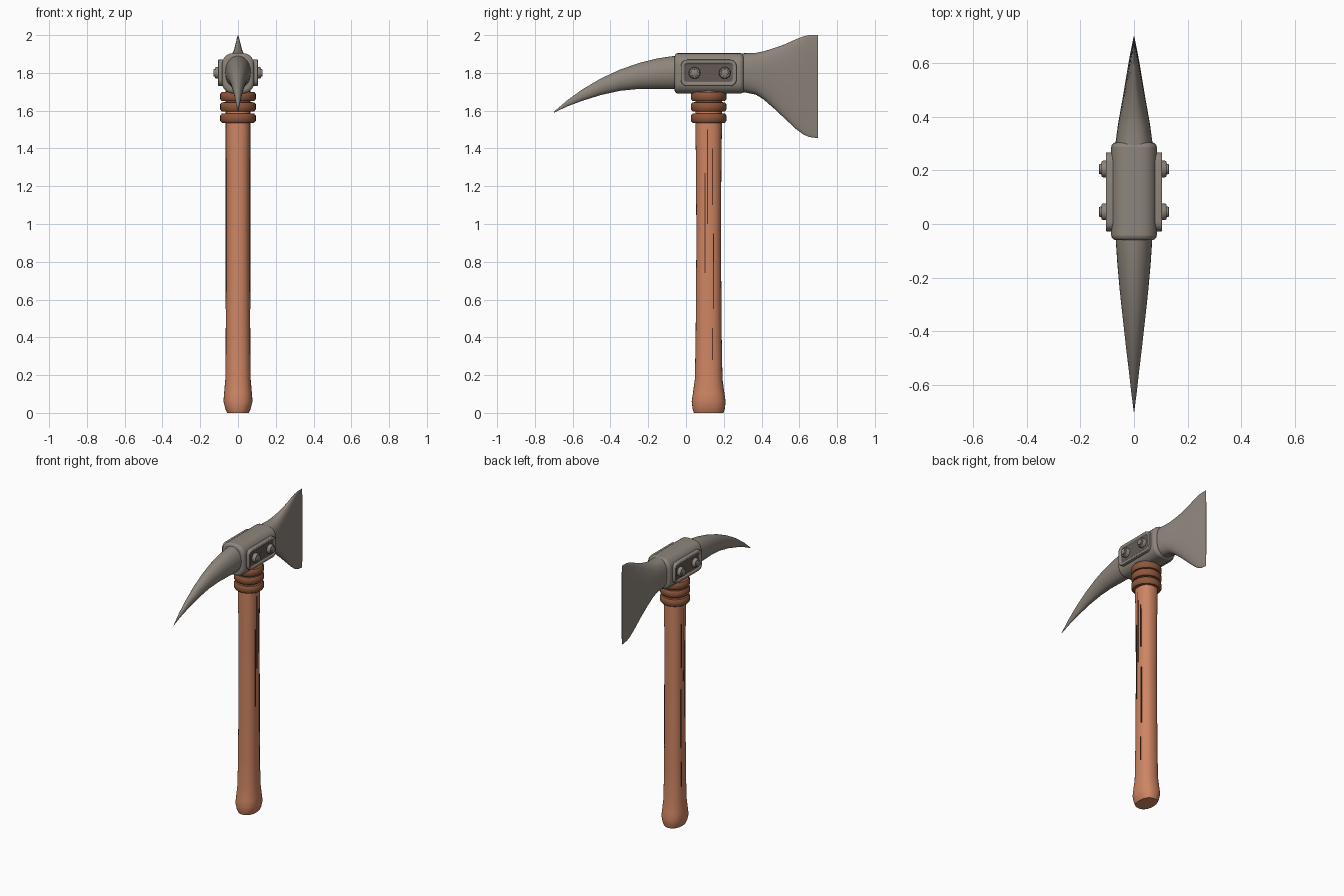
import bpy, bmesh, math
from mathutils import Vector, Matrix

cube = bpy.data.objects.get("Cube")
if cube:
    bpy.data.objects.remove(cube, do_unlink=True)


def material(name, rgb):
    m = bpy.data.materials.new(name)
    m.use_nodes = True
    m.diffuse_color = (*rgb, 1)
    m.node_tree.nodes["Principled BSDF"].inputs["Base Color"].default_value = (*rgb, 1)
    return m


STEEL = material("warm grey steel", (0.27, 0.235, 0.20))
DARK = material("dark steel", (0.125, 0.10, 0.088))
WOOD = material("orange wood", (0.62, 0.235, 0.125))
WRAP = material("brown leather", (0.27, 0.095, 0.045))
CRACK = material("dark wood grain", (0.10, 0.035, 0.02))
CY, CZ = 0.12, 1.80     # handle axis and head height


def finish(bm, name, mats, angle=40, bevel=0):
    bmesh.ops.recalc_face_normals(bm, faces=bm.faces[:])
    mesh = bpy.data.meshes.new(name)
    bm.to_mesh(mesh)
    bm.free()
    ob = bpy.data.objects.new(name, mesh)
    bpy.context.collection.objects.link(ob)
    for m in mats:
        mesh.materials.append(m)
    if bevel:
        mod = ob.modifiers.new("soft edges", 'BEVEL')
        mod.width, mod.segments, mod.limit_method = bevel, 3, 'ANGLE'
        mod.angle_limit = math.radians(50)
    bpy.ops.object.select_all(action='DESELECT')
    bpy.context.view_layer.objects.active = ob
    ob.select_set(True)
    bpy.ops.object.shade_smooth_by_angle(angle=math.radians(angle))
    return ob


def loft(name, sections, across, up, mat, power=2.0, n=32):
    """Skin superellipse sections given as (centre, half width, half height)."""
    bm = bmesh.new()
    rings = []
    for centre, a, b in sections:
        ring = []
        for i in range(n):
            t = math.tau * i / n
            c, s = math.cos(t), math.sin(t)
            u = math.copysign(abs(c) ** (2 / power), c) * a
            v = math.copysign(abs(s) ** (2 / power), s) * b
            ring.append(bm.verts.new(Vector(centre) + across * u + up * v))
        rings.append(ring)
    for r, q in zip(rings, rings[1:]):
        for i in range(n):
            j = (i + 1) % n
            bm.faces.new((r[i], r[j], q[j], q[i]))
    bm.faces.new(rings[0])
    bm.faces.new(rings[-1])
    return finish(bm, name, [mat], 45)


def rounded_bar(size, loc, axis, radius):
    """Box whose four edges along one axis are rounded."""
    bm = bmesh.new()
    bmesh.ops.create_cube(bm, size=1, matrix=Matrix.Translation(loc) @ Matrix.Diagonal((*size, 1)))
    edges = [e for e in bm.edges
             if abs((e.verts[0].co - e.verts[1].co).normalized()[axis]) > 0.9]
    bmesh.ops.bevel(bm, geom=edges, offset=radius, segments=5, profile=0.5, affect='EDGES')
    return bm


X, Y, Z = Vector((1, 0, 0)), Vector((0, 1, 0)), Vector((0, 0, 1))

# Wooden handle with a flared foot
handle = [(0, .057, .078), (.02, .067, .085), (.06, .077, .09), (.10, .074, .084),
          (.18, .067, .073), (.4, .064, .069), (.9, .061, .065), (1.3, .062, .067),
          (1.5, .065, .07), (1.75, .065, .07)]
loft("handle", [((0, CY, z), a, b) for z, a, b in handle], X, Y, WOOD, 2.3)

# Leather binding rings below the head
for k, z in enumerate((1.56, 1.62, 1.675)):
    rings = [(-.025, .070), (-.024, .086), (-.014, .094), (.014, .094), (.024, .086), (.025, .070)]
    loft(f"binding_ring_{k + 1}", [((0, CY, z + h), r, r) for h, r in rings], X, Y, WRAP)

# Long thin grain cracks on both sides of the handle
for side in (-1, 1):
    bm = bmesh.new()
    for y, low, high in ((.10, .74, 1.27), (.115, 1.0, 1.5), (.14, 1.1, 1.4),
                         (.145, .55, .95), (.14, .28, .45)):
        mid = (low + high) / 2
        bmesh.ops.create_cube(bm, size=1, matrix=Matrix.Translation((side * .0625, y, mid))
                              @ Matrix.Diagonal((.005, .005, high - low, 1)))
    finish(bm, "grain_left" if side > 0 else "grain_right", [CRACK])

# Central head block
bm = rounded_bar((.17, .365, .215), (0, .122, 1.7975), 1, .06)
finish(bm, "head_block", [STEEL], 40, .018)

# Curved pick: y, lower z, upper z, half width
pick = [(0, 1.715, 1.895, .07), (-.06, 1.714, 1.89, .068), (-.15, 1.714, 1.877, .062),
        (-.25, 1.715, 1.852, .053), (-.35, 1.705, 1.817, .042), (-.45, 1.683, 1.771, .031),
        (-.55, 1.652, 1.712, .019), (-.63, 1.622, 1.654, .010), (-.70, 1.589, 1.594, .001)]
loft("pick", [((0, y, (a + b) / 2), w, (b - a) / 2) for y, a, b, w in pick], X, Z, STEEL)

# Flared axe blade
blade = [(.25, 1.697, 1.903, .072), (.31, 1.697, 1.904, .068), (.37, 1.685, 1.906, .060),
         (.41, 1.660, 1.914, .053), (.46, 1.617, 1.929, .044), (.52, 1.561, 1.950, .034),
         (.58, 1.505, 1.977, .024), (.62, 1.475, 1.993, .017), (.65, 1.461, 2.0, .011),
         (.70, 1.454, 2.0, .001)]
loft("axe_blade", [((0, y, (a + b) / 2), w, (b - a) / 2) for y, a, b, w in blade],
     X, Z, STEEL, 2.5, 40)

# Side plates with a sunken dark panel, each held by two bolts
for side, word in ((-1, "right"), (1, "left")):
    bm = rounded_bar((.04, .295, .14), (side * .085, CY, CZ), 0, .035)
    bm.normal_update()
    face = max(bm.faces, key=lambda f: f.calc_center_median().x * side)
    bmesh.ops.inset_region(bm, faces=[face], thickness=.018, depth=0)
    bmesh.ops.inset_region(bm, faces=[face], thickness=.004, depth=-.008)
    face.material_index = 1
    finish(bm, f"side_plate_{word}", [STEEL, DARK], 40, .005)
    for k, y in enumerate((.045, .205)):
        profile = [(.085, .031), (.116, .031), (.121, .027), (.121, .020), (.129, .019), (.131, .015)]
        loft(f"bolt_{word}_{k + 1}", [((side * x, y, CZ), r, r) for x, r in profile],
             Y, Z, STEEL, 2, 16)
